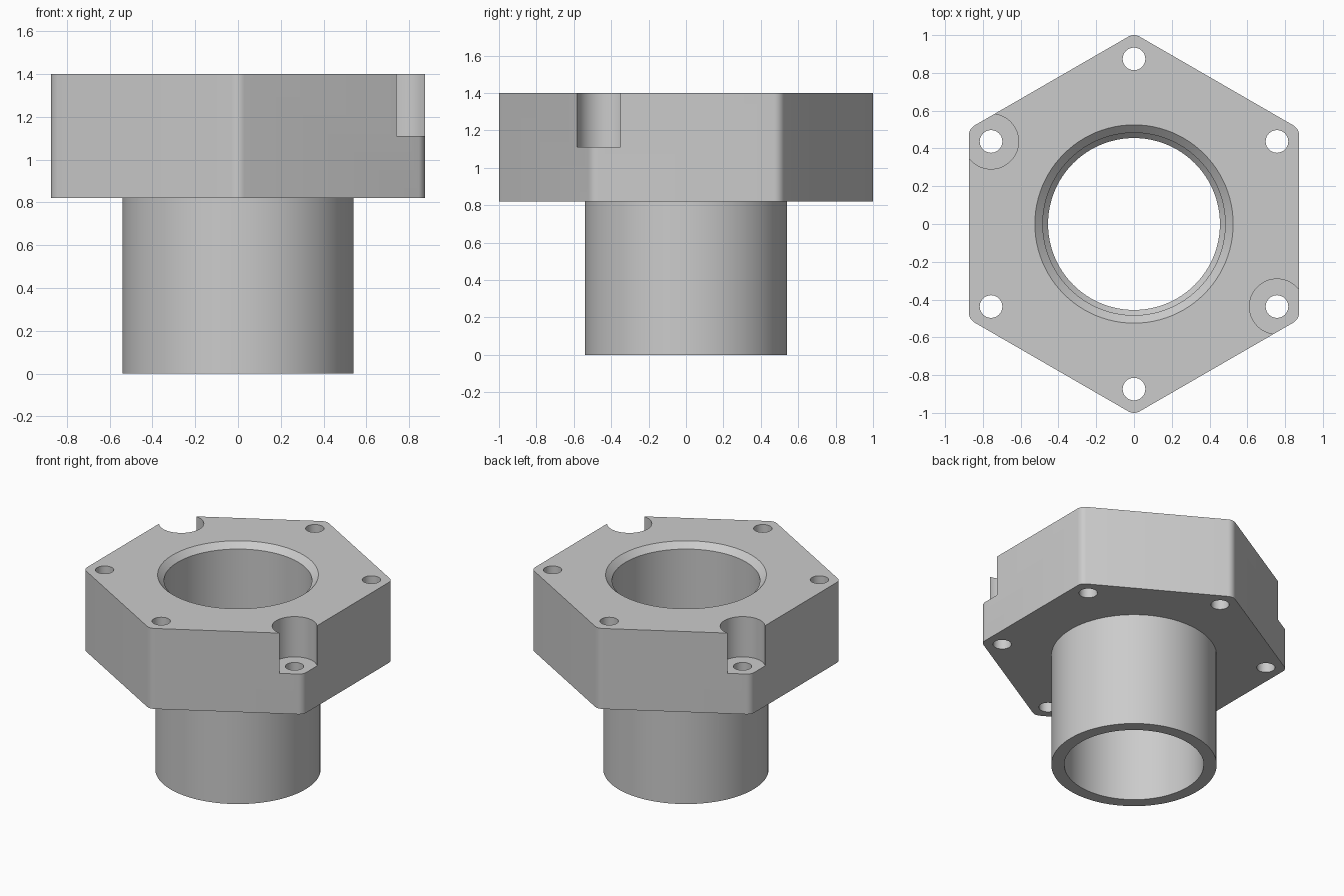
import bpy, bmesh, math
from mathutils import Vector

cube = bpy.data.objects.get("Cube")
if cube:
    bpy.data.objects.remove(cube, do_unlink=True)

HEIGHT = 1.4
FLANGE_Z = 0.82
APOTHEM = 0.874
FILLET = 0.06
BOLT_CIRCLE = 0.874
SEGMENTS = 96

metal = bpy.data.materials.new("plain grey metal")
metal.use_nodes = True
grey = (0.6, 0.6, 0.6, 1)
metal.diffuse_color = grey
metal.node_tree.nodes["Principled BSDF"].inputs["Base Color"].default_value = grey


def make_object(name, bm):
    bmesh.ops.recalc_face_normals(bm, faces=bm.faces)
    mesh = bpy.data.meshes.new(name)
    bm.to_mesh(mesh)
    bm.free()
    mesh.materials.append(metal)
    obj = bpy.data.objects.new(name, mesh)
    bpy.context.collection.objects.link(obj)
    return obj


def lathe(name, profile, x=0, y=0, segments=SEGMENTS):
    """Closed solid turned from (radius, height) points."""
    bm = bmesh.new()
    rings = []
    for r, z in profile:
        angles = [math.tau * i / segments for i in range(segments)]
        rings.append([bm.verts.new((x + r * math.cos(a), y + r * math.sin(a), z))
                      for a in angles])
    for low, high in zip(rings, rings[1:]):
        for i in range(segments):
            j = (i + 1) % segments
            bm.faces.new((low[i], low[j], high[j], high[i]))
    bm.faces.new(rings[0])
    bm.faces.new(rings[-1])
    return make_object(name, bm)


def combine(body, tool, operation):
    tool.hide_render = True
    mod = body.modifiers.new(tool.name, "BOOLEAN")
    mod.operation = operation
    mod.solver = "EXACT"
    mod.object = tool
    bpy.context.view_layer.objects.active = body
    bpy.ops.object.modifier_apply(modifier=mod.name)
    bpy.data.objects.remove(tool, do_unlink=True)


# Hexagonal flange with rounded corners
bm = bmesh.new()
outline = []
corner_radius = (APOTHEM - FILLET) / math.cos(math.pi / 6)
for k in range(6):
    corner = math.radians(90 + 60 * k)
    for step in range(7):
        a = corner + math.radians(-30 + 10 * step)
        outline.append(bm.verts.new((
            corner_radius * math.cos(corner) + FILLET * math.cos(a),
            corner_radius * math.sin(corner) + FILLET * math.sin(a), FLANGE_Z)))
base = bm.faces.new(outline)
top = bmesh.ops.extrude_face_region(bm, geom=[base])["geom"]
bmesh.ops.translate(bm, vec=Vector((0, 0, HEIGHT - FLANGE_Z)),
                    verts=[v for v in top if isinstance(v, bmesh.types.BMVert)])
body = make_object("flanged_sleeve", bm)

# Round sleeve below the flange
combine(body, lathe("sleeve", [(0.54, 0), (0.54, FLANGE_Z + 0.1)]), "UNION")

# Stepped through bore with a chamfered mouth
bore = [(0.455, -0.1), (0.455, 0.72), (0.483, 0.75), (0.483, HEIGHT - 0.04),
        (0.525, HEIGHT), (0.525, HEIGHT + 0.1)]
combine(body, lathe("bore", bore), "DIFFERENCE")

# Bolt holes, two opposite ones with a wide counterbore
for k in range(6):
    a = math.radians(30 + 60 * k)
    x, y = BOLT_CIRCLE * math.cos(a), BOLT_CIRCLE * math.sin(a)
    hole = [(0.06, FLANGE_Z - 0.1), (0.06, HEIGHT + 0.1)]
    combine(body, lathe("bolt_hole", hole, x, y, 32), "DIFFERENCE")
    if k in (2, 5):
        pocket = [(0.146, 1.11), (0.146, HEIGHT + 0.1)]
        combine(body, lathe("counterbore", pocket, x, y, 64), "DIFFERENCE")

# Smooth round walls, sharp machined edges
bpy.ops.object.select_all(action="DESELECT")
body.select_set(True)
bpy.context.view_layer.objects.active = body
bpy.ops.object.shade_smooth_by_angle(angle=math.radians(25))
